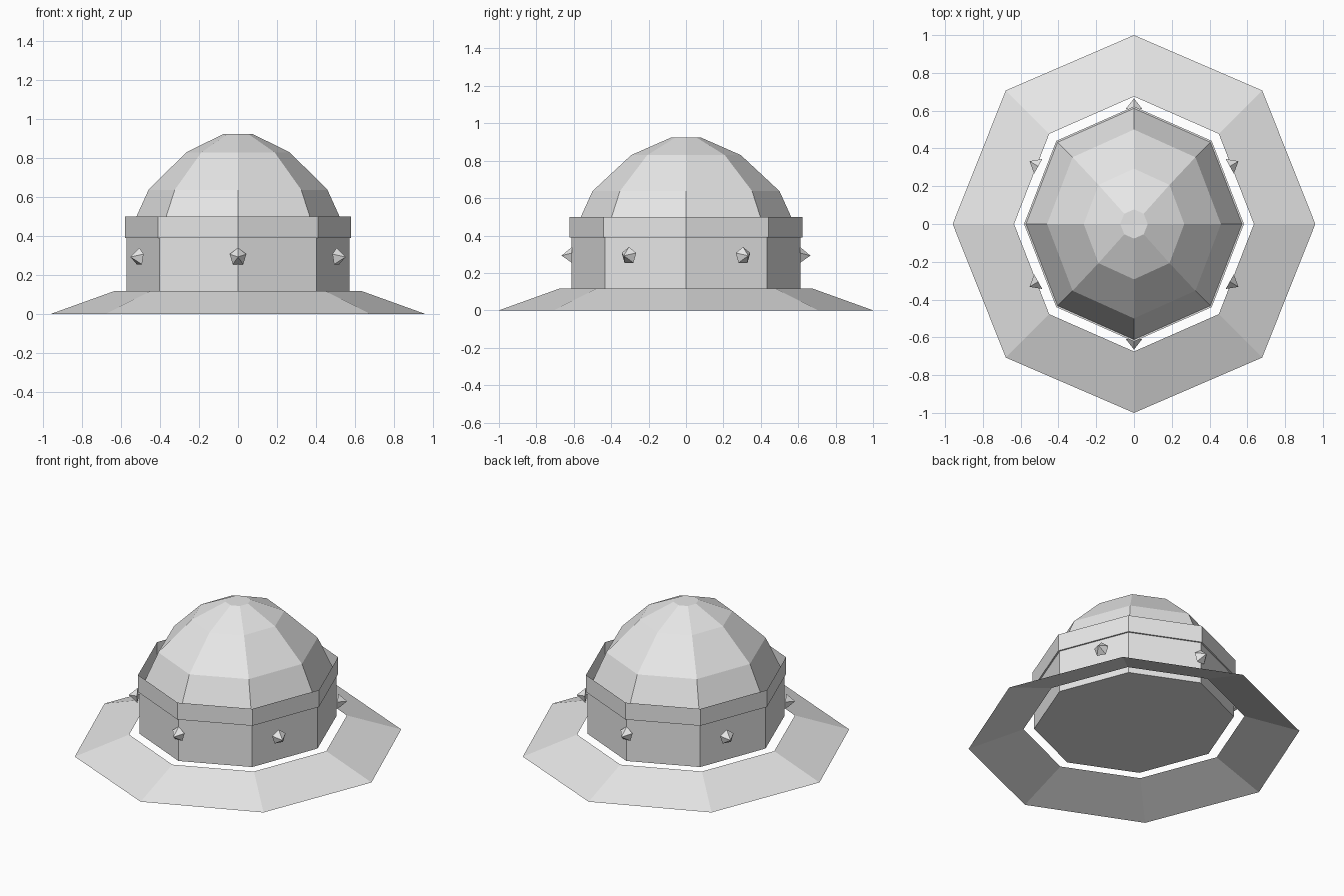
import bpy, bmesh, math
from mathutils import Vector

if "Cube" in bpy.data.objects:
    bpy.data.objects.remove(bpy.data.objects["Cube"])

SIDES = 8
metal = bpy.data.materials.new("plain_grey")
metal.diffuse_color = (0.8, 0.8, 0.8, 1)
metal.use_nodes = True
metal.node_tree.nodes["Principled BSDF"].inputs["Base Color"].default_value = metal.diffuse_color


def finish(name, bm):
    mesh = bpy.data.meshes.new(name)
    bm.to_mesh(mesh)
    bm.free()
    mesh.materials.append(metal)
    obj = bpy.data.objects.new(name, mesh)
    bpy.context.collection.objects.link(obj)
    return obj


def lathe(name, profile, cap_bottom=False, cap_top=False):
    """Flat-faced octagonal shell; profile rows are (x radius, y radius, z)."""
    bm = bmesh.new()
    rings = []
    for rx, ry, z in profile:
        rings.append([bm.verts.new((rx * math.cos(i * math.tau / SIDES),
                                    ry * math.sin(i * math.tau / SIDES), z))
                      for i in range(SIDES)])
    for lo, hi in zip(rings, rings[1:]):
        for i in range(SIDES):
            j = (i + 1) % SIDES
            bm.faces.new((lo[i], lo[j], hi[j], hi[i]))
    if cap_bottom:
        bm.faces.new(rings[0][::-1])
    if cap_top:
        bm.faces.new(rings[-1])
    return finish(name, bm)


# Sloping brim, a thin open ring
lathe("brim", [(0.96, 1.0, 0.0), (0.635, 0.675, 0.117)])

# Upright wall, closed underneath
lathe("crown_wall", [(0.572, 0.612, 0.117), (0.572, 0.612, 0.39)], cap_bottom=True)

# Thin band standing up around the foot of the dome
lathe("band", [(0.572, 0.612, 0.39), (0.582, 0.622, 0.39), (0.582, 0.622, 0.50)])

# Faceted dome with a small flat top
lathe("dome", [(0.572, 0.612, 0.39), (0.46, 0.50, 0.637),
               (0.266, 0.293, 0.83), (0.073, 0.077, 0.925)], cap_top=True)


# Six five-sided spikes around the wall
def stud(index):
    a = math.radians(30 + 60 * index)
    out = Vector((math.cos(a), math.sin(a), 0))
    side = Vector((-math.sin(a), math.cos(a), 0))
    centre = out * 0.61 + Vector((0, 0, 0.292))
    bm = bmesh.new()
    base = []
    for k in range(5):
        t = k * math.tau / 5
        p = centre + side * (-0.047 * math.sin(t)) + Vector((0, 0, 0.047 * math.cos(t)))
        base.append(bm.verts.new((p.x * 0.96, p.y, p.z)))
    tip = centre + out * 0.055
    apex = bm.verts.new((tip.x * 0.96, tip.y, tip.z))
    for k in range(5):
        bm.faces.new((base[k], base[(k + 1) % 5], apex))
    bm.faces.new(base[::-1])
    bmesh.ops.recalc_face_normals(bm, faces=bm.faces)
    finish(f"stud_{index + 1}", bm)


for n in range(6):
    stud(n)
